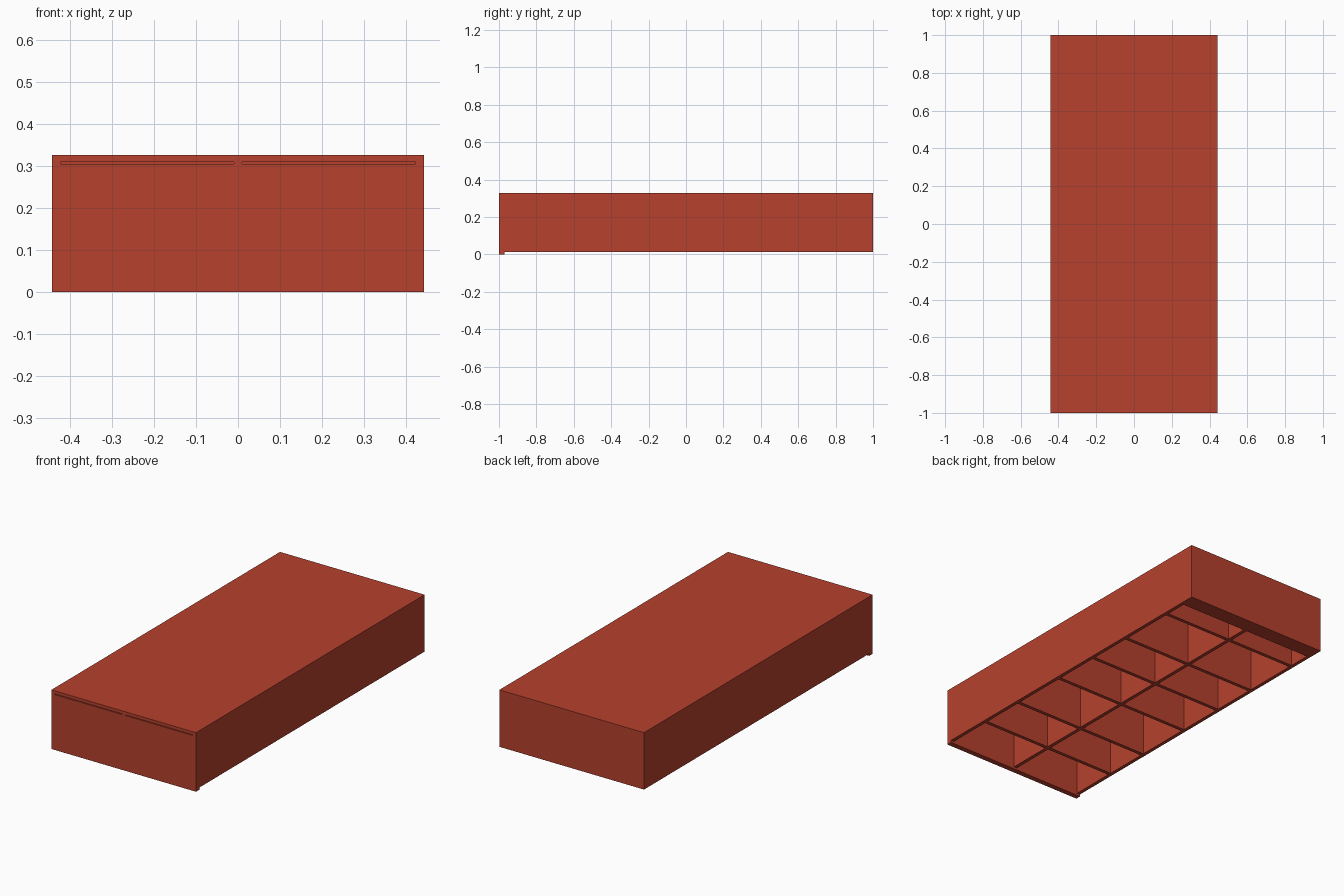
import bpy
import bmesh
from mathutils import Matrix, Vector

if "Cube" in bpy.data.objects:
    bpy.data.objects.remove(bpy.data.objects["Cube"], do_unlink=True)

red = bpy.data.materials.new("brick red")
red.use_nodes = True
colour = (0.47, 0.053, 0.027, 1)
red.diffuse_color = colour
red.node_tree.nodes["Principled BSDF"].inputs["Base Color"].default_value = colour

HALF_W = 0.443     # half width
WALL = 0.02        # side wall and rib thickness
BOTTOM = 0.012     # underside of the shell
CEILING = 0.31     # underside of the top panel
TOP = 0.327
INNER_W = HALF_W - WALL
BACK_INNER = 0.91  # inner face of the thick back wall
FRONT_INNER = -0.97


def box(name, x, y, z):
    """Axis-aligned box from (min, max) ranges."""
    lo, hi = Vector((x[0], y[0], z[0])), Vector((x[1], y[1], z[1]))
    mat = Matrix.Translation((lo + hi) / 2) @ Matrix.Diagonal((*(hi - lo), 1))
    bm = bmesh.new()
    bmesh.ops.create_cube(bm, size=1, matrix=mat)
    mesh = bpy.data.meshes.new(name)
    bm.to_mesh(mesh)
    bm.free()
    mesh.materials.append(red)
    obj = bpy.data.objects.new(name, mesh)
    bpy.context.collection.objects.link(obj)
    return obj


# Outer shell, open underneath
box("top_panel", (-HALF_W, HALF_W), (-1, 1), (CEILING, TOP))
box("back_wall", (-INNER_W, INNER_W), (BACK_INNER, 1), (BOTTOM, CEILING))
box("left_wall", (INNER_W, HALF_W), (-1, 1), (BOTTOM, CEILING))
box("right_wall", (-HALF_W, -INNER_W), (-1, 1), (BOTTOM, CEILING))

# Front board, stopping just short of the top panel, with a lip below
box("front_wall", (-INNER_W, INNER_W), (-1, FRONT_INNER), (BOTTOM, 0.306))
box("front_lip", (-HALF_W, HALF_W), (-1, FRONT_INNER), (0, BOTTOM))
box("front_centre_post", (-0.01, 0.01), (-1, FRONT_INNER), (0.306, CEILING))

# Lengthwise rib and the cross ribs on both sides of it
box("centre_rib", (-0.01, 0.01), (FRONT_INNER, BACK_INNER), (BOTTOM, CEILING))
for i, y in enumerate((-0.695, -0.428, -0.095, 0.185, 0.453, 0.786), 1):
    for side, x in (("left", (0.01, INNER_W)), ("right", (-INNER_W, -0.01))):
        box(f"{side}_cross_rib_{i}", x, (y - WALL, y), (BOTTOM, CEILING))
